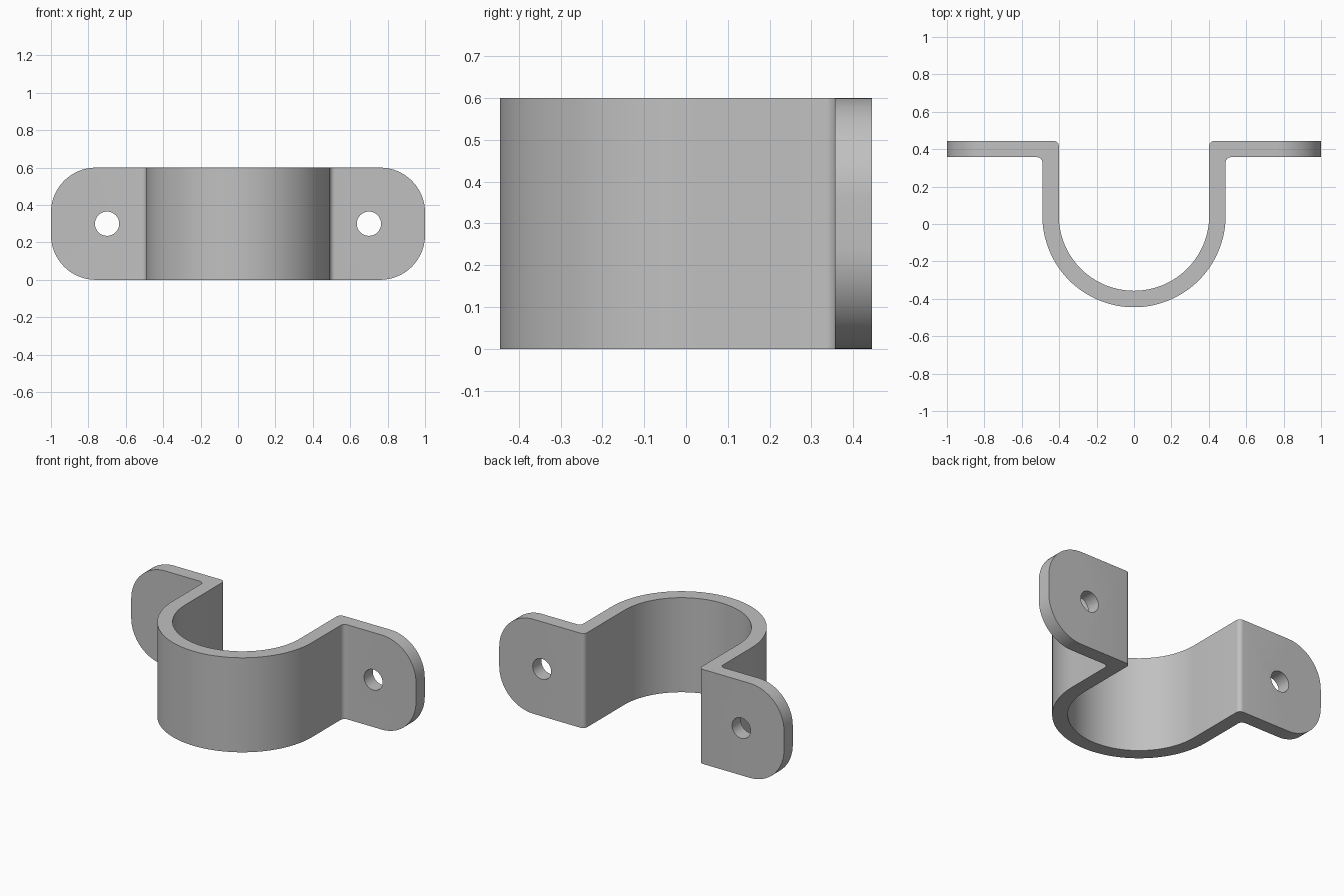
import bpy, bmesh
from math import cos, sin, pi, radians
from mathutils import Matrix, Vector

if "Cube" in bpy.data.objects:
    bpy.data.objects.remove(bpy.data.objects["Cube"])

WIDTH, HALF = 0.6, 1.0
OUTER, INNER = 0.49, 0.402
BACK, FRONT = 0.445, 0.357      # ear faces
CENTRE = -BACK + OUTER          # y of the saddle axis
BEND, CORNER, HOLE = 0.028, 0.24, 0.065


def arc(cx, cy, r, start, end, n):
    """Points on an arc, angles in degrees."""
    angles = [radians(start + (end - start) * i / n) for i in range(n + 1)]
    return [(cx + r * cos(a), cy + r * sin(a)) for a in angles]


def prism(name, points, axis, low, high):
    """Extrude a closed outline along y or z."""
    place = (lambda p: (p[0], p[1], low)) if axis == "z" else (lambda p: (p[0], low, p[1]))
    depth = Vector((0, 0, high - low)) if axis == "z" else Vector((0, high - low, 0))
    bm = bmesh.new()
    face = bm.faces.new([bm.verts.new(place(p)) for p in points])
    moved = bmesh.ops.extrude_face_region(bm, geom=[face])["geom"]
    bmesh.ops.translate(bm, vec=depth, verts=[v for v in moved if isinstance(v, bmesh.types.BMVert)])
    bmesh.ops.recalc_face_normals(bm, faces=bm.faces)
    mesh = bpy.data.meshes.new(name)
    bm.to_mesh(mesh)
    bm.free()
    obj = bpy.data.objects.new(name, mesh)
    bpy.context.collection.objects.link(obj)
    return obj


def cut(target, cutter, operation):
    """Apply a boolean and discard its cutter."""
    mod = target.modifiers.new("cut", "BOOLEAN")
    mod.operation, mod.object, mod.solver = operation, cutter, "EXACT"
    bpy.context.view_layer.objects.active = target
    bpy.ops.object.modifier_apply(modifier=mod.name)
    bpy.data.objects.remove(cutter)


# Bent strap: outer side of the right half, then inner side, mirrored
over = HALF + 0.1
outer = arc(0, CENTRE, OUTER, -90, 0, 32)
outer += arc(OUTER + BEND, FRONT - BEND, BEND, 180, 90, 6) + [(over, FRONT)]
inner = [(over, BACK)] + arc(INNER + BEND, BACK - BEND, BEND, 90, 180, 6)
inner += arc(0, CENTRE, INNER, 0, -90, 32)
half = outer + inner
left = [(-x, y) for x, y in reversed(half)]
profile = half + left[1:-1]
clamp = prism("saddle_clamp", profile, "z", -0.1, WIDTH + 0.1)

# Rounded ear outline trims the strap to width
cx, hi = HALF - CORNER, WIDTH - CORNER
outline = (arc(cx, CORNER, CORNER, -90, 0, 16) + arc(cx, hi, CORNER, 0, 90, 16)
           + arc(-cx, hi, CORNER, 90, 180, 16) + arc(-cx, CORNER, CORNER, 180, 270, 16))
cut(clamp, prism("outline_cutter", outline, "y", -1, 1), "INTERSECT")

# Screw holes through the ears
for side in (-1, 1):
    circle = arc(side * 0.7, WIDTH / 2, HOLE, 0, 360, 32)[:-1]
    cut(clamp, prism("hole_cutter", circle, "y", 0.2, 0.6), "DIFFERENCE")

# Plain grey metal
grey = bpy.data.materials.new("grey_metal")
grey.use_nodes = True
colour = (0.53, 0.53, 0.53, 1)
grey.diffuse_color = colour
grey.node_tree.nodes["Principled BSDF"].inputs["Base Color"].default_value = colour
clamp.data.materials.clear()
clamp.data.materials.append(grey)

bpy.ops.object.select_all(action="DESELECT")
clamp.select_set(True)
bpy.context.view_layer.objects.active = clamp
bpy.ops.object.shade_smooth_by_angle(angle=radians(30))
